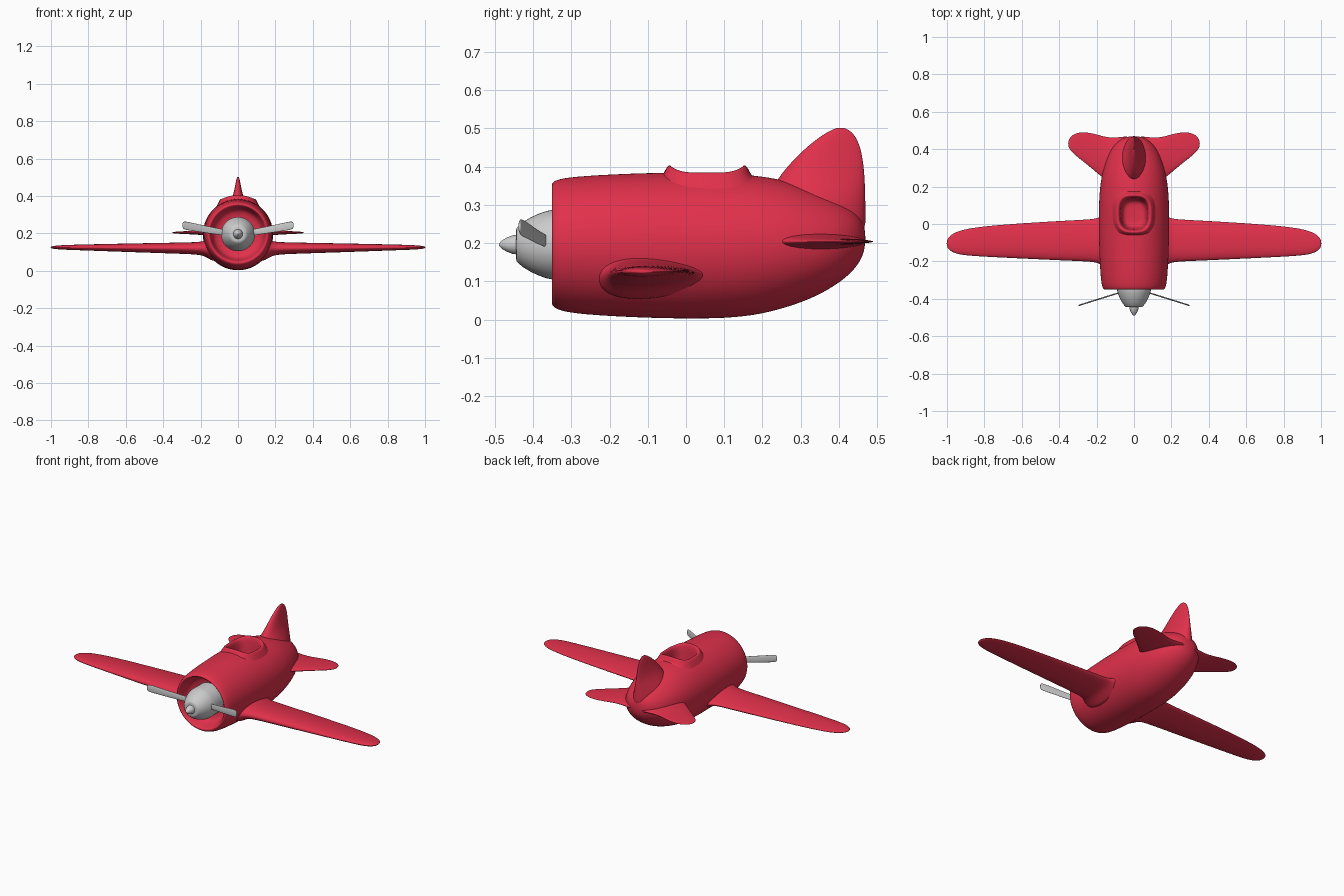
import bpy, bmesh
from math import sin, cos, pi, copysign

if "Cube" in bpy.data.objects:
    bpy.data.objects.remove(bpy.data.objects["Cube"])

red = bpy.data.materials.new("red_paint")
red.diffuse_color = (0.75, 0.03, 0.07, 1)
red.use_nodes = True
red.node_tree.nodes["Principled BSDF"].inputs["Base Color"].default_value = red.diffuse_color


def loft(name, rings, mat=None, caps=(True, True), subsurf=2, mirror=False):
    """Skin a list of equal-sized point rings, optionally smoothed and mirrored."""
    bm = bmesh.new()
    vs = [[bm.verts.new(p) for p in r] for r in rings]
    n = len(rings[0])
    for a, b in zip(vs, vs[1:]):
        for i in range(n):
            j = (i + 1) % n
            bm.faces.new((a[i], a[j], b[j], b[i]))
    if caps[0]:
        bm.faces.new(vs[0])
    if caps[1]:
        bm.faces.new(vs[-1])
    bmesh.ops.recalc_face_normals(bm, faces=bm.faces[:])
    me = bpy.data.meshes.new(name)
    bm.to_mesh(me)
    bm.free()
    me.polygons.foreach_set("use_smooth", [True] * len(me.polygons))
    ob = bpy.data.objects.new(name, me)
    bpy.context.collection.objects.link(ob)
    if mat:
        me.materials.append(mat)
    if subsurf:
        m = ob.modifiers.new("smooth", 'SUBSURF')
        m.levels = m.render_levels = subsurf
    if mirror:
        ob.modifiers.new("mirror", 'MIRROR').use_mirror_merge = False
    return ob


def angles(n):
    return [2 * pi * i / n for i in range(n)]


def round_section(y, w, z0, z1, n=28):
    c, h = (z0 + z1) / 2, (z1 - z0) / 2
    return [(w * cos(t), y, c + h * sin(t)) for t in angles(n)]


def foil(y0, y1, h, n=20):
    """Teardrop section, thicker towards the front: (along, across) pairs."""
    c, r = (y0 + y1) / 2, (y1 - y0) / 2
    return [(c + r * cos(t), h * sin(t) * (1 - 0.3 * cos(t))) for t in angles(n)]


# fuselage: recessed cowl opening, barrel, rounded tail (y, half width, bottom, top)
hull = [(-.26, .11, .09, .31), (-.29, .138, .062, .335), (-.34, .147, .053, .345),
        (-.352, .155, .044, .352), (-.350, .163, .034, .360), (-.335, .172, .023, .369),
        (-.28, .181, .012, .377), (-.1, .189, .002, .386), (.08, .190, .0, .386),
        (.18, .185, .009, .379), (.26, .174, .029, .366), (.34, .153, .058, .338),
        (.41, .12, .100, .31), (.452, .075, .142, .28), (.470, .03, .185, .24)]
fuselage = loft("fuselage", [round_section(*s) for s in hull], red)


# cockpit well with a raised rim
def oval(s, z, follow=0.0, n=32):
    pts = []
    for t in angles(n):
        c, d = cos(t), sin(t)
        x = copysign(abs(c) ** .7, c) * (.085 + s)
        y = .055 + copysign(abs(d) ** .7, d) * (.096 + s)
        pts.append((x, y, z + follow * (abs(d) ** 3)))
    return pts


loft("cockpit_rim", [oval(.035, .335, .035), oval(.02, .365, .012), oval(.012, .380, .016),
                     oval(.004, .386, .020), oval(-.006, .382, .018), oval(-.012, .36),
                     oval(-.016, .28), oval(-.03, .252), oval(-.06, .25)],
     red, caps=(False, True))
cutter = loft("cockpit_cutter", [oval(.0, .24), oval(.0, .46)], subsurf=0)
cutter.hide_render = True
cutter.hide_viewport = True
cut = fuselage.modifiers.new("cockpit_hole", 'BOOLEAN')
cut.operation = 'DIFFERENCE'
cut.object = cutter

# wings, flared at the root (x, front, back, height, half thickness)
wing = [(.11, -.26, .085, .115, .075), (.155, -.235, .058, .117, .052),
        (.185, -.213, .036, .119, .038), (.22, -.203, .027, .12, .032),
        (.32, -.199, .022, .121, .029), (.6, -.186, .006, .123, .022),
        (.84, -.174, -.014, .125, .015), (.94, -.165, -.035, .125, .012),
        (.985, -.145, -.06, .125, .008), (1.002, -.12, -.088, .125, .004)]
loft("wings", [[(x, y, zc + d) for y, d in foil(a, b, h)] for x, a, b, zc, h in wing],
     red, mirror=True)

# tailplane
tail = [(.0, .20, .476, .03), (.06, .205, .468, .03), (.12, .215, .462, .024),
        (.165, .243, .470, .016), (.21, .283, .484, .011), (.27, .332, .494, .008),
        (.315, .367, .486, .006), (.342, .395, .465, .004), (.352, .417, .442, .002)]
loft("tailplane", [[(x, y, .204 + d) for y, d in foil(a, b, h)] for x, a, b, h in tail],
     red, mirror=True)

# fin, flared into the fuselage (z, front, back, half thickness)
fin = [(.20, .21, .471, .09), (.27, .215, .472, .085), (.32, .222, .471, .065),
       (.355, .230, .470, .046), (.385, .251, .468, .032), (.42, .282, .464, .022),
       (.455, .319, .456, .015), (.482, .355, .443, .010), (.497, .382, .426, .006),
       (.502, .397, .413, .003)]
loft("fin", [[(d, y, z) for y, d in foil(a, b, h)] for z, a, b, h in fin], red)

# spinner and its pointed cap, turned around the nose axis
AXIS = .196


def turned(name, profile):
    ob = loft(name, [round_section(y, r, AXIS - r, AXIS + r, 40) for y, r in profile], subsurf=0)
    ob.data.set_sharp_from_angle(angle=0.6)


turned("spinner", [(-.26, .09), (-.35, .091), (-.365, .088), (-.385, .081), (-.405, .072),
                   (-.425, .060), (-.437, .050), (-.443, .044), (-.445, .036)])
turned("spinner_cap", [(-.44, .026), (-.455, .024), (-.47, .018), (-.483, .010), (-.49, .002)])

# propeller blades (x, y, bottom, top)
blade = [(.05, -.358, .187, .218), (.09, -.371, .189, .224), (.19, -.402, .204, .245),
         (.27, -.427, .216, .263), (.291, -.434, .221, .265), (.298, -.436, .232, .255)]
loft("propeller_blades", [[(x, y + .004 * sin(t), (a + b) / 2 + (b - a) / 2 * cos(t))
                           for t in angles(12)] for x, y, a, b in blade],
     subsurf=1, mirror=True)
